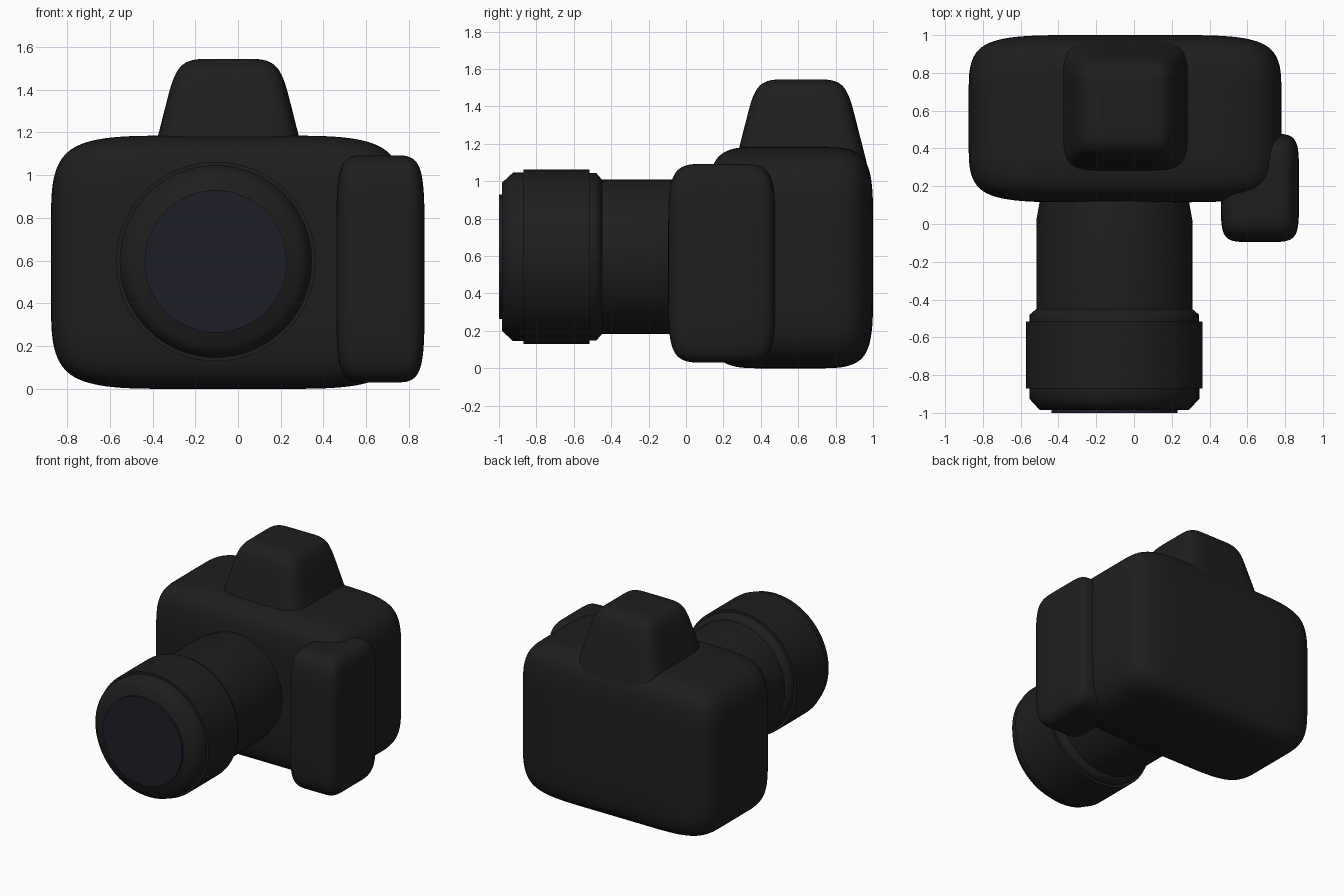
import bpy, bmesh, math
from mathutils import Vector

if "Cube" in bpy.data.objects:
    bpy.data.objects.remove(bpy.data.objects["Cube"])


def material(name, colour):
    m = bpy.data.materials.new(name)
    m.use_nodes = True
    m.diffuse_color = colour
    m.node_tree.nodes["Principled BSDF"].inputs["Base Color"].default_value = colour
    return m


black = material("matte black", (0.0135, 0.0135, 0.0135, 1))
glass = material("dark blue glass", (0.013, 0.013, 0.021, 1))


def finish(name, bm, mat):
    bmesh.ops.recalc_face_normals(bm, faces=bm.faces)
    for f in bm.faces:
        f.smooth = True
    mesh = bpy.data.meshes.new(name)
    bm.to_mesh(mesh)
    bm.free()
    mesh.materials.append(mat)
    ob = bpy.data.objects.new(name, mesh)
    bpy.context.collection.objects.link(ob)
    return ob


def soft_box(name, low, high, bottom=1, top=1):
    """Box with two loops per axis, rounded by subdivision; bottom and top scale its ends."""
    low, high = Vector(low), Vector(high)
    mid, half = (low + high) / 2, (high - low) / 2
    bm = bmesh.new()
    bmesh.ops.create_cube(bm, size=2)
    bmesh.ops.subdivide_edges(bm, edges=bm.edges[:], cuts=2, use_grid_fill=True)
    for v in bm.verts:
        s = bottom + (top - bottom) * (v.co.z + 1) / 2
        v.co = mid + Vector((v.co.x * half.x * s, v.co.y * half.y * s, v.co.z * half.z))
    ob = finish(name, bm, black)
    sub = ob.modifiers.new("Rounding", "SUBSURF")
    sub.levels = sub.render_levels = 4
    return ob


# Body, hand grip and viewfinder hump
soft_box("camera_body", (-0.875, 0.115, 0), (0.78, 1, 1.185))
soft_box("hand_grip", (0.46, -0.095, 0.03), (0.873, 0.478, 1.093))
soft_box("viewfinder_hump", (-0.375, 0.285, 0.95), (0.285, 0.945, 1.545), 1.18, 0.72)


def lathe(name, profile, mat, steps=64):
    """Spin (radius, y) points around the lens axis."""
    x, z = -0.104, 0.596
    bm = bmesh.new()
    verts = [bm.verts.new((x + r, y, z)) for r, y in profile]
    edges = [bm.edges.new(pair) for pair in zip(verts, verts[1:])]
    bmesh.ops.spin(bm, geom=verts + edges, cent=(x, 0, z), axis=(0, 1, 0),
                   angle=math.tau, steps=steps, use_duplicate=False)
    bmesh.ops.remove_doubles(bm, verts=bm.verts, dist=0.0001)
    ob = finish(name, bm, mat)
    bpy.ops.object.select_all(action="DESELECT")
    ob.select_set(True)
    bpy.context.view_layer.objects.active = ob
    bpy.ops.object.shade_smooth_by_angle(angle=math.radians(60))
    return ob


# Lens barrel, focus ring, front rim and glass
lathe("lens_barrel", [(0, 0.3), (0.38, 0.3), (0.395, 0.12), (0.413, 0.02),
                      (0.413, -0.5), (0, -0.5)], black)
lathe("focus_ring", [(0, -0.45), (0.413, -0.45), (0.448, -0.48), (0.448, -0.515),
                     (0.467, -0.515), (0.467, -0.87), (0, -0.87)], black)
lathe("lens_rim", [(0, -0.86), (0.45, -0.86), (0.45, -0.925), (0.395, -0.985),
                   (0, -0.985)], black)
lathe("lens_glass", [(0, -0.98), (0.333, -0.98), (0.333, -1), (0, -1)], glass)
